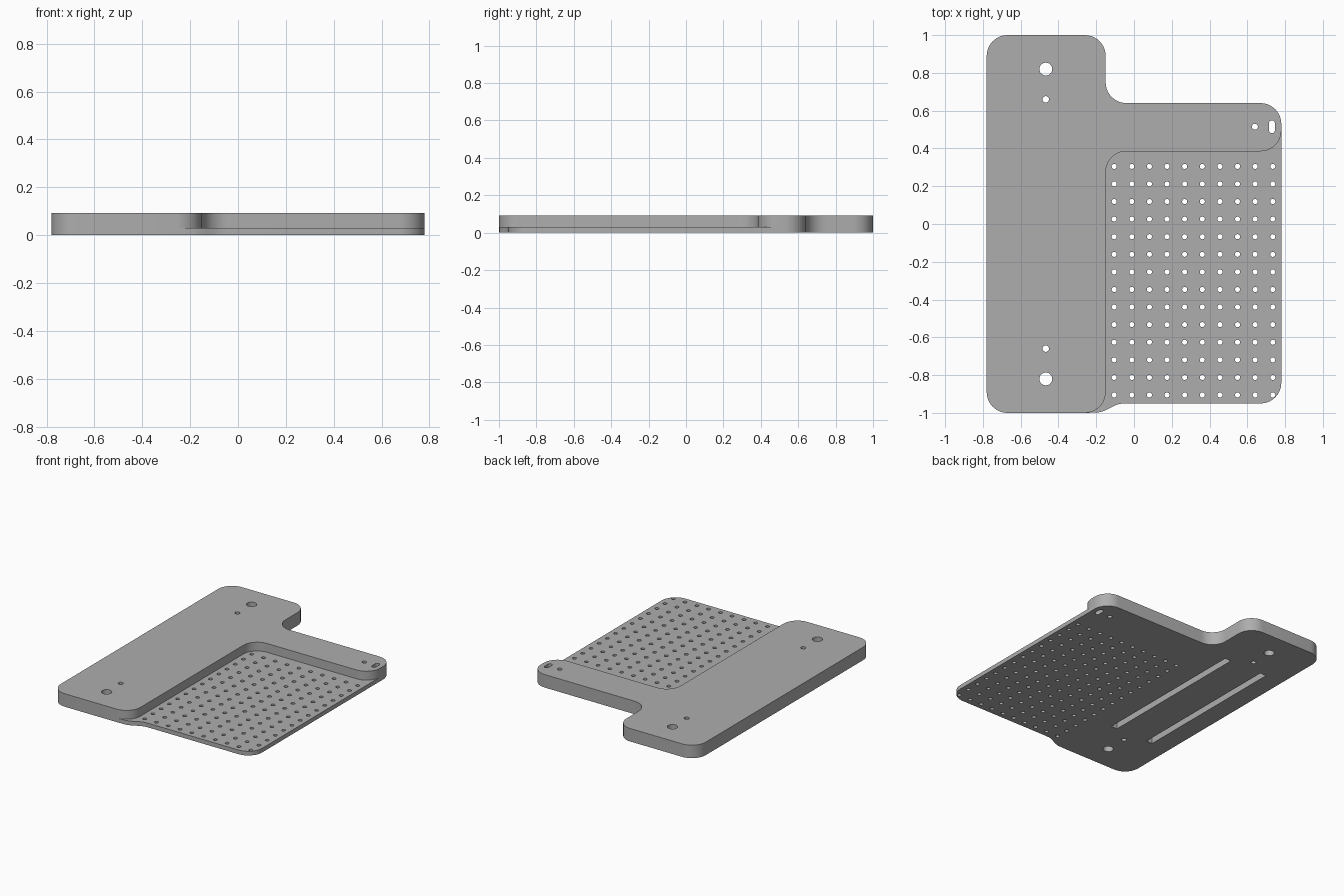
import bpy
import bmesh
from math import pi, cos, sin
from mathutils import Vector

cube = bpy.data.objects.get("Cube")
if cube:
    bpy.data.objects.remove(cube, do_unlink=True)

HEIGHT, SHEET, RADIUS = 0.093, 0.03, 0.11

grey = bpy.data.materials.new("plain_grey")
grey.use_nodes = True
colour = (0.42, 0.42, 0.42, 1)
grey.diffuse_color = colour
grey.node_tree.nodes["Principled BSDF"].inputs["Base Color"].default_value = colour


def fillet(prev, corner, nxt, r=RADIUS, steps=10):
    """Arc that rounds a right-angled corner."""
    p, c, n = Vector(prev), Vector(corner), Vector(nxt)
    a, b = (p - c).normalized() * r, (n - c).normalized() * r
    pts = []
    for i in range(steps + 1):
        t = i / steps * pi / 2
        pts.append(c + a * (1 - sin(t)) + b * (1 - cos(t)))
    return pts


def round_run(points):
    """Round every point of a run except its two end guides."""
    out = []
    for p, c, n in zip(points, points[1:], points[2:]):
        out += fillet(p, c, n)
    return out


def add_prism(bm, outline, z0, z1):
    low = [bm.verts.new((x, y, z0)) for x, y in outline]
    high = [bm.verts.new((x, y, z1)) for x, y in outline]
    faces = [bm.faces.new(low), bm.faces.new(high)]
    for i in range(len(low)):
        j = (i + 1) % len(low)
        faces.append(bm.faces.new((low[i], low[j], high[j], high[i])))
    bmesh.ops.recalc_face_normals(bm, faces=faces)


def circle(x, y, r, n=20):
    return [(x + r * cos(2 * pi * i / n), y + r * sin(2 * pi * i / n)) for i in range(n)]


def capsule(x, y, r, half):
    pts = []
    for side, start in ((1, 0), (-1, pi)):
        for i in range(9):
            t = start + pi * i / 8
            pts.append((x + r * cos(t), y + side * (half - r) + r * sin(t)))
    return pts


def rectangle(x, y, w, half):
    return [(x - w, y - half), (x + w, y - half), (x + w, y + half), (x - w, y + half)]


def make_object(name, prisms):
    bm = bmesh.new()
    for prism in prisms:
        add_prism(bm, *prism)
    mesh = bpy.data.meshes.new(name)
    bm.to_mesh(mesh)
    bm.free()
    mesh.materials.append(grey)
    obj = bpy.data.objects.new(name, mesh)
    bpy.context.collection.objects.link(obj)
    return obj


def make_plate(name, outline, top, cuts):
    plate = make_object(name, [(outline, 0, top)])
    cutter = make_object(name + "_cutter", cuts)
    cutter.hide_render = True
    mod = plate.modifiers.new("holes", "BOOLEAN")
    mod.operation = "DIFFERENCE"
    mod.solver = "EXACT"
    mod.object = cutter
    bpy.ops.object.select_all(action="DESELECT")
    plate.select_set(True)
    bpy.context.view_layer.objects.active = plate
    bpy.ops.object.modifier_apply(modifier=mod.name)
    bpy.data.objects.remove(cutter, do_unlink=True)
    bpy.ops.object.shade_smooth_by_angle(angle=pi / 6)


# Border shared by the thick body and the thin sheet
border = round_run([(0.78, 0.64), (0.78, 0.385), (-0.15, 0.385), (-0.15, -1), (-0.78, -1)])

# Thick body: long bar with a side arm
body_outline = border + round_run([(-0.15, -1), (-0.78, -1), (-0.78, 1), (-0.15, 1),
                                   (-0.15, 0.64), (0.78, 0.64), (0.78, 0.385)])
through = [circle(0.64, 0.515, 0.016), capsule(0.73, 0.515, 0.016, 0.034)]
for side in (-1, 1):
    through += [circle(-0.467, side * 0.82, 0.034, 32), circle(-0.467, side * 0.66, 0.017)]
body_cuts = [(shape, -0.1, 0.2) for shape in through]
# Blind grooves under the bar
body_cuts += [(rectangle(-0.467 + side * 0.15, 0, 0.024, 0.58), -0.1, 0.063) for side in (-1, 1)]
make_plate("thick_body", body_outline, HEIGHT, body_cuts)

# Thin perforated sheet
neck = [(-0.19, -0.998), (-0.16, -0.99), (-0.13, -0.975), (-0.1, -0.96), (-0.075, -0.952), (-0.04, -0.95)]
sheet_outline = border + neck + round_run([(-0.04, -0.95), (0.78, -0.95), (0.78, 0.5)])
sheet_cuts = [(circle(-0.105 + 0.0933 * i, 0.305 - 0.0931 * j, 0.0135, 16), -0.1, 0.1)
              for i in range(10) for j in range(14)]
make_plate("perforated_sheet", sheet_outline, SHEET, sheet_cuts)
